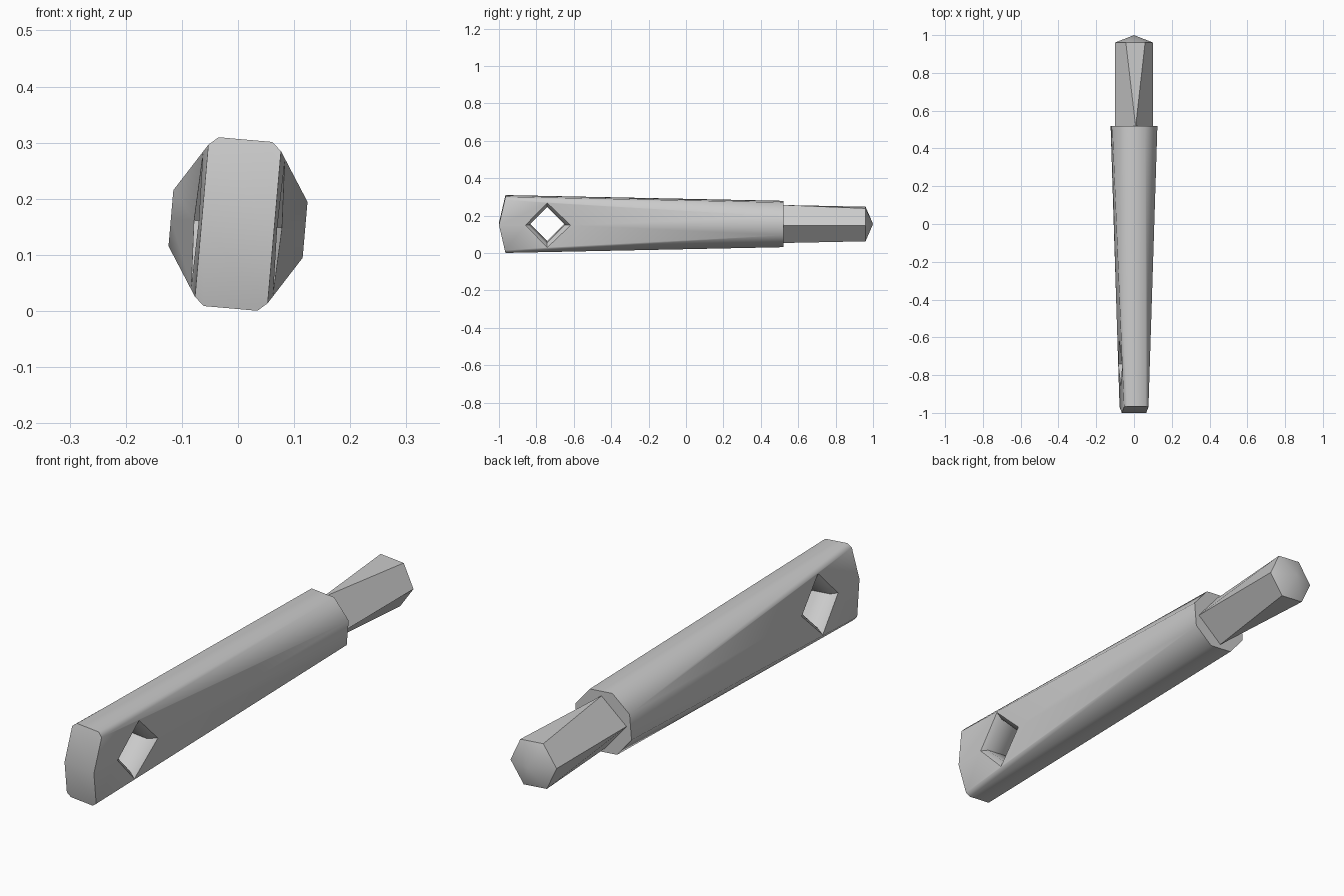
import bpy, bmesh
from math import radians, sin, cos

if "Cube" in bpy.data.objects:
    bpy.data.objects.remove(bpy.data.objects["Cube"])

TILT = radians(5)      # whole tool is rolled a little about its length
MID_Z = 0.155


def loft(name, rings, caps):
    """Bridge rings of 3D points; caps lists extra faces as (ring, indices)."""
    bm = bmesh.new()
    vs = [[bm.verts.new(p) for p in ring] for ring in rings]
    n = len(rings[0])
    for a, b in zip(vs, vs[1:]):
        for i in range(n):
            j = (i + 1) % n
            bm.faces.new((a[i], a[j], b[j], b[i]))
    for r, idx in caps:
        bm.faces.new([vs[r][i] for i in idx])
    bmesh.ops.remove_doubles(bm, verts=bm.verts, dist=1e-5)
    bmesh.ops.recalc_face_normals(bm, faces=bm.faces)
    me = bpy.data.meshes.new(name)
    bm.to_mesh(me)
    bm.free()
    ob = bpy.data.objects.new(name, me)
    bpy.context.collection.objects.link(ob)
    ob.rotation_euler.y = TILT
    ob.location.z = MID_Z
    return ob


def section(w, zs, wt, zt):
    """Ten point chamfered outline, with a mid point on each side."""
    top = [(w, 0), (w, zs), (wt, zt), (-wt, zt), (-w, zs)]
    return top + [(-x, -z) for x, z in top]


def polar(angles, r, y):
    return [(r * cos(radians(a)), y, r * sin(radians(a))) for a in angles]


# Body: flat slab with wedge end, blending into an octagonal shoulder
slab = [(x, -1 + 0.232 * abs(z), z) for x, z in section(0.065, 0.136, 0.048, 0.151)]
shoulder = [(x, 0.52, z) for x, z in section(0.12, 0.05, 0.05, 0.12)]
body = loft("handle_body", [slab, shoulder],
            [(0, range(6)), (0, [5, 6, 7, 8, 9, 0]), (1, range(10))])

# Diamond hole, countersunk on both sides
hole = [[(x, -0.742 + r * cos(radians(a)), r * sin(radians(a))) for a in (0, 90, 180, 270)]
        for x, r in ((-0.14, 0.19), (-0.05, 0.095), (0.05, 0.095), (0.14, 0.19))]
cutter = loft("hole_cutter", hole, [(0, range(4)), (3, range(4))])
cutter.hide_render = True
mod = body.modifiers.new("hole", 'BOOLEAN')
mod.object = cutter
mod.operation = 'DIFFERENCE'
mod.solver = 'EXACT'
bpy.context.view_layer.objects.active = body
body.select_set(True)
bpy.ops.object.modifier_apply(modifier=mod.name)
bpy.data.objects.remove(cutter)

# Neck: diamond base blending into a six-sided tip with a point
neck = loft("neck_and_tip",
            [polar((0, 90, 90, 180, 270, 270), 0.102, 0.515),
             polar(range(0, 360, 60), 0.102, 0.96),
             [(0, 1, 0)] * 6],
            [(0, (0, 1, 3, 4))])

# Soft shading with crisp ends
for ob in (body, neck):
    bpy.ops.object.select_all(action='DESELECT')
    ob.select_set(True)
    bpy.context.view_layer.objects.active = ob
    bpy.ops.object.shade_smooth_by_angle(angle=radians(50))
